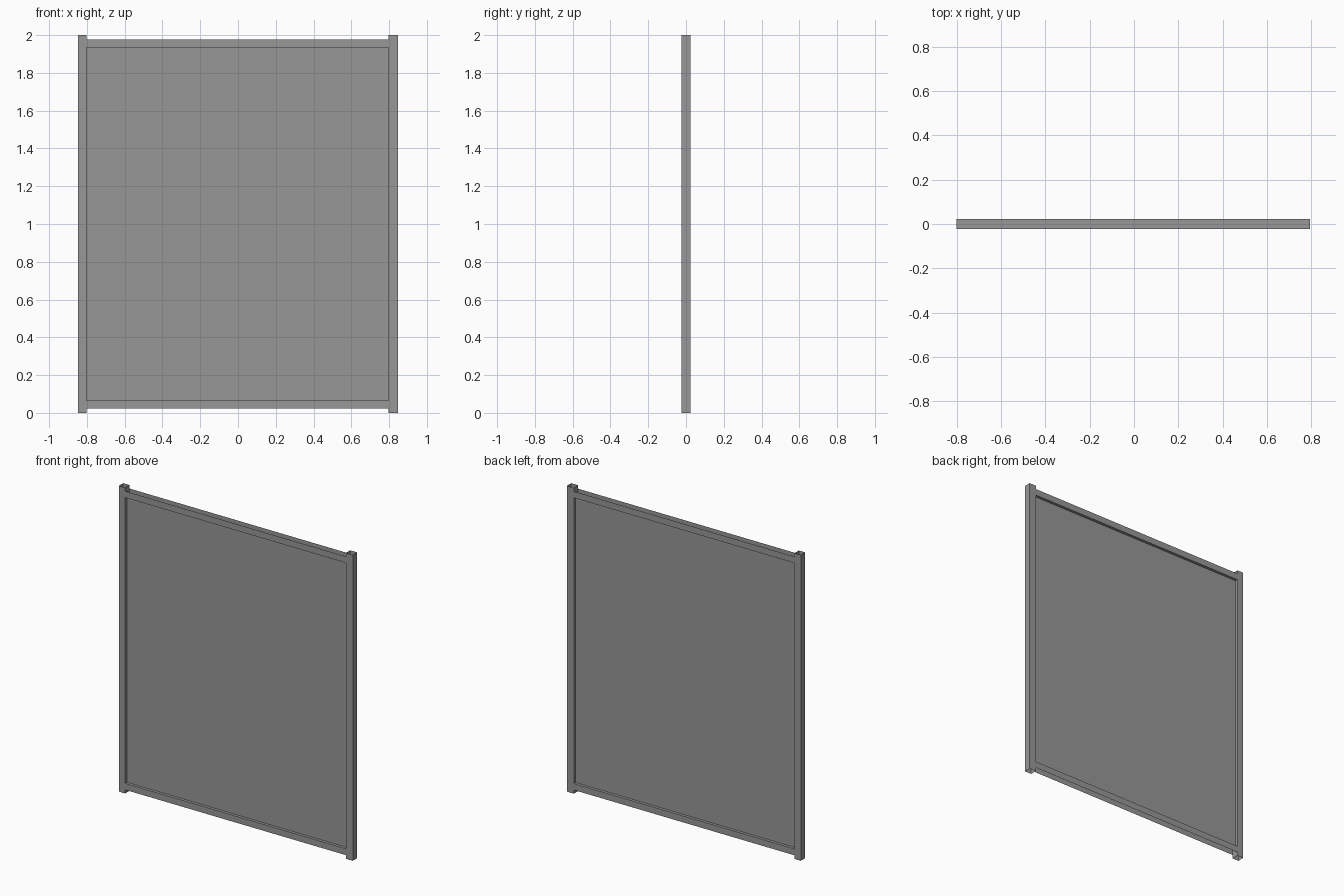
import bpy, bmesh
from mathutils import Vector

if "Cube" in bpy.data.objects:
    bpy.data.objects.remove(bpy.data.objects["Cube"])

# Dark grey finish
grey = bpy.data.materials.new("dark_grey")
grey.diffuse_color = (0.31, 0.31, 0.31, 1)
grey.use_nodes = True
grey.node_tree.nodes["Principled BSDF"].inputs["Base Color"].default_value = grey.diffuse_color


def box(name, lo, hi, open_dirs=()):
    """Box between two corners; faces pointing along open_dirs are left open."""
    lo, hi = Vector(lo), Vector(hi)
    bm = bmesh.new()
    bmesh.ops.create_cube(bm, size=1)
    bm.normal_update()
    gone = [f for f in bm.faces if any(f.normal.dot(Vector(d)) > 0.9 for d in open_dirs)]
    bmesh.ops.delete(bm, geom=gone, context='FACES_ONLY')
    size, mid = hi - lo, (hi + lo) / 2
    for v in bm.verts:
        v.co = Vector([v.co[i] * size[i] + mid[i] for i in range(3)])
    mesh = bpy.data.meshes.new(name)
    bm.to_mesh(mesh)
    bm.free()
    mesh.materials.append(grey)
    obj = bpy.data.objects.new(name, mesh)
    bpy.context.collection.objects.link(obj)
    return obj


LEFT, RIGHT = -0.801, 0.796   # inner faces of the posts
OUT = 0.846                   # outer face of the posts
D = 0.0225                    # half depth of the frame
RAIL = 0.042                  # rail height
BOTTOM, TOP = 0.024, 1.977
UP, DOWN = (0, 0, 1), (0, 0, -1)
ENDS = [(1, 0, 0), (-1, 0, 0)]

# Upright posts: square tubes with open ends
box("left_post", (-OUT, -D, 0), (LEFT, D, 2), [UP, DOWN])
box("right_post", (RIGHT, -D, 0), (OUT, D, 2), [UP, DOWN])

# Horizontal rails: channels that open away from the panel
box("bottom_rail", (LEFT, -D, BOTTOM), (RIGHT, D, BOTTOM + RAIL), ENDS + [DOWN])
box("top_rail", (LEFT, -D, TOP - RAIL), (RIGHT, D, TOP), ENDS + [UP])

# Thin infill panel in the middle of the frame
box("panel", (LEFT, -0.004, BOTTOM + RAIL), (RIGHT, 0.004, TOP - RAIL))
